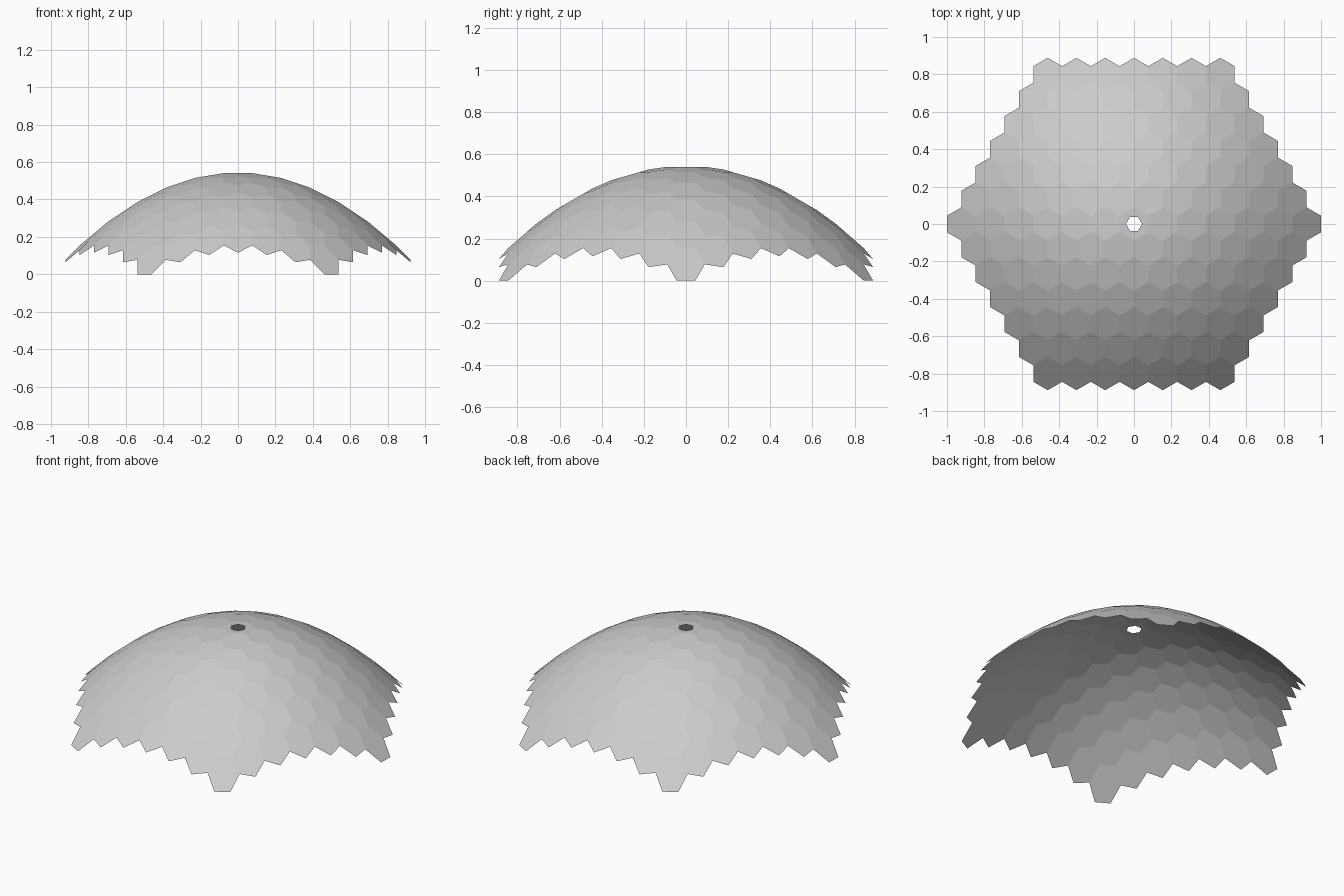
import bpy, bmesh
from math import sin, cos, radians, sqrt

if "Cube" in bpy.data.objects:
    bpy.data.objects.remove(bpy.data.objects["Cube"])

RINGS = 6                       # hexagon rings around the centre tile
PITCH = 2 / (2 * RINGS + 1)     # tile width across flats
SIDE = PITCH / sqrt(3)          # tile corner radius
CURVE = 0.544                   # paraboloid curvature
RIM = 1 + (SIDE / 2) ** 2       # squared radius of the outermost corners
HOLE = 0.043                    # corner radius of the centre hole


def dome(x, y):
    """Point on the paraboloid above (x, y)."""
    return (x, y, CURVE * (RIM - x * x - y * y))


def hexagon(bm, cx, cy, radius, turn):
    return [bm.verts.new(dome(cx + radius * cos(radians(turn + 60 * k)),
                              cy + radius * sin(radians(turn + 60 * k))))
            for k in range(6)]


bm = bmesh.new()

# Flat hexagonal tiles laid out in a large hexagon
for r in range(-RINGS, RINGS + 1):
    for q in range(-RINGS, RINGS + 1):
        if abs(q + r) > RINGS or (q == 0 and r == 0):
            continue
        bm.faces.new(hexagon(bm, PITCH * (q + r / 2), 1.5 * SIDE * r, SIDE, 30))

# Centre tile with a small hexagonal hole, turned by 30 degrees
outer = hexagon(bm, 0, 0, SIDE, 30)
inner = hexagon(bm, 0, 0, HOLE, 0)
for v in inner:
    v.co.z = outer[0].co.z
for k in range(6):
    n = (k + 1) % 6
    bm.faces.new((inner[k], outer[k], inner[n]))
    bm.faces.new((outer[k], outer[n], inner[n]))

# Join neighbouring tiles along their shared edges
bmesh.ops.remove_doubles(bm, verts=bm.verts[:], dist=0.001)
bm.normal_update()
for f in bm.faces:
    if f.normal.z < 0:
        f.normal_flip()

mesh = bpy.data.meshes.new("hexagon_tile_dome")
bm.to_mesh(mesh)
bm.free()
bpy.context.collection.objects.link(bpy.data.objects.new("hexagon_tile_dome", mesh))
